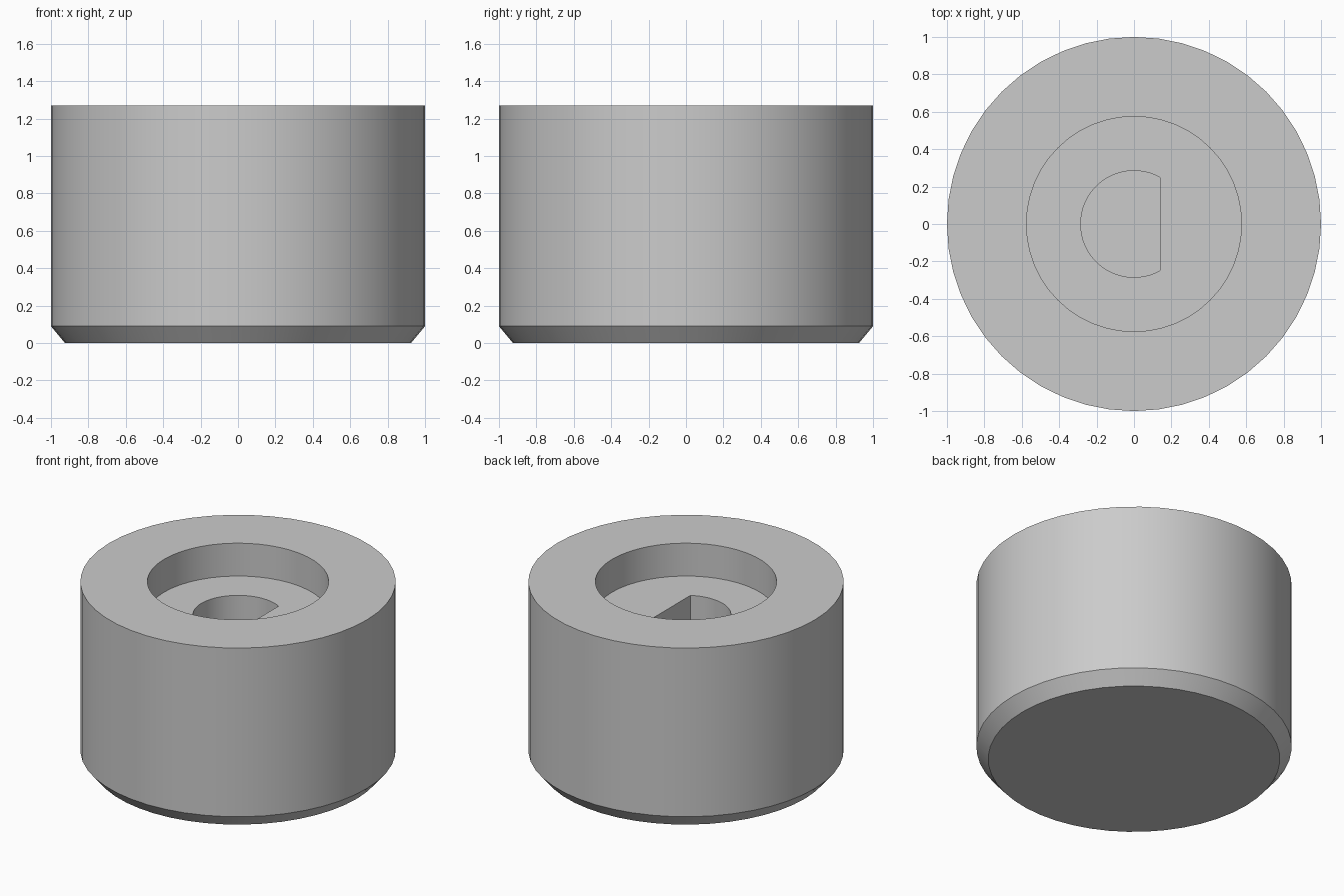
import bpy, bmesh, math

if "Cube" in bpy.data.objects:
    bpy.data.objects.remove(bpy.data.objects["Cube"])

SEGMENTS = 48
HEIGHT, RECESS_Z, BORE_Z = 1.27, 1.04, 0.25
BORE_R, FLAT_X = 0.285, 0.14

grey = bpy.data.materials.new("mid grey")
grey.diffuse_color = (0.6, 0.6, 0.6, 1)
grey.use_nodes = True
grey.node_tree.nodes["Principled BSDF"].inputs["Base Color"].default_value = grey.diffuse_color


def make_object(name, bm):
    bmesh.ops.recalc_face_normals(bm, faces=bm.faces)
    mesh = bpy.data.meshes.new(name)
    bm.to_mesh(mesh)
    bm.free()
    mesh.materials.append(grey)
    obj = bpy.data.objects.new(name, mesh)
    bpy.context.collection.objects.link(obj)
    return obj


def ring(bm, radius, z):
    return [bm.verts.new((radius * math.cos(a), radius * math.sin(a), z))
            for a in (2 * math.pi * i / SEGMENTS for i in range(SEGMENTS))]


# Knob body: chamfered base, straight side, rim and round recess
bm = bmesh.new()
profile = [(0.925, 0), (1, 0.09), (1, HEIGHT), (0.575, HEIGHT), (0.575, RECESS_Z)]
rings = [ring(bm, r, z) for r, z in profile]
for low, high in zip(rings, rings[1:]):
    for i in range(SEGMENTS):
        j = (i + 1) % SEGMENTS
        bm.faces.new((low[i], low[j], high[j], high[i]))
bm.faces.new(rings[0])
bm.faces.new(rings[-1])
knob = make_object("knob_body", bm)

# D-shaped shaft bore, cut down from the recess floor
bm = bmesh.new()
start = math.acos(FLAT_X / BORE_R)
steps = 40
outline = []
for i in range(steps + 1):
    a = start + (2 * math.pi - 2 * start) * i / steps
    outline.append(bm.verts.new((BORE_R * math.cos(a), BORE_R * math.sin(a), BORE_Z)))
floor = bm.faces.new(outline)
top = bmesh.ops.extrude_face_region(bm, geom=[floor])["geom"]
bmesh.ops.translate(bm, vec=(0, 0, RECESS_Z + 0.1 - BORE_Z),
                    verts=[v for v in top if isinstance(v, bmesh.types.BMVert)])
cutter = make_object("shaft_bore_cutter", bm)
cutter.hide_render = True
cutter.hide_set(True)

cut = knob.modifiers.new("shaft bore", 'BOOLEAN')
cut.operation = 'DIFFERENCE'
cut.solver = 'EXACT'
cut.object = cutter

# Apply the cut, then smooth the round walls and keep the rims sharp
bpy.context.view_layer.objects.active = knob
knob.select_set(True)
bpy.ops.object.modifier_apply(modifier=cut.name)
bpy.data.objects.remove(cutter)
bpy.ops.object.shade_smooth_by_angle(angle=math.radians(30))
